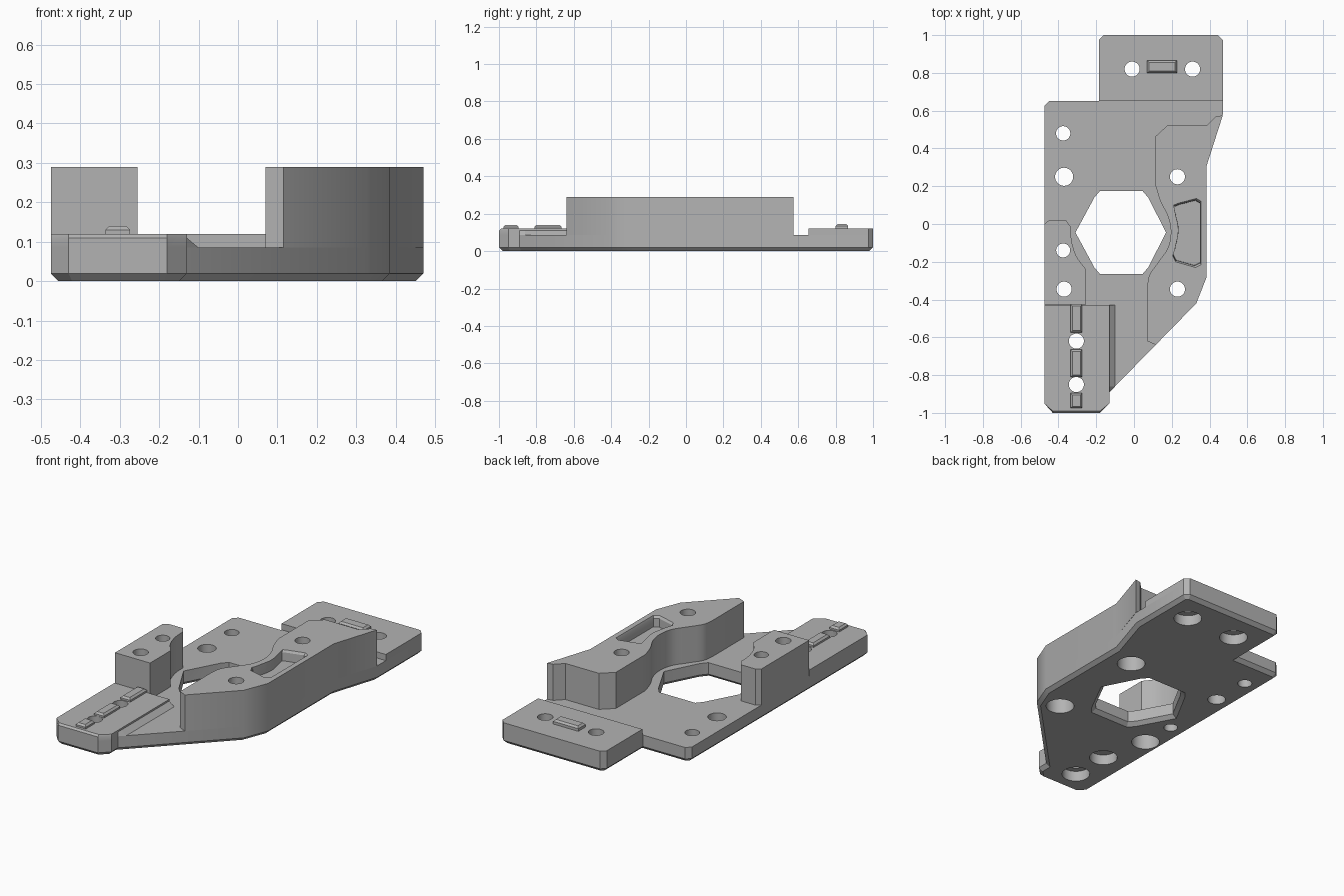
import bpy
import bmesh
import math
from mathutils import Vector

cube = bpy.data.objects.get("Cube")
if cube:
    bpy.data.objects.remove(cube, do_unlink=True)

grey = bpy.data.materials.new("plastic_grey")
grey.use_nodes = True
colour = (0.45, 0.45, 0.45, 1)
grey.diffuse_color = colour
grey.node_tree.nodes["Principled BSDF"].inputs["Base Color"].default_value = colour

BASE, STEP, TOP = 0.085, 0.12, 0.29


def loft(bm, rings):
    """Closed solid through (outline, height) rings with equal point counts."""
    loops = [[bm.verts.new((x, y, z)) for x, y in pts] for pts, z in rings]
    bm.faces.new(loops[0][::-1])
    bm.faces.new(loops[-1])
    n = len(loops[0])
    for a, b in zip(loops, loops[1:]):
        for i in range(n):
            j = (i + 1) % n
            bm.faces.new((a[i], a[j], b[j], b[i]))


def solid(name, *stacks, bottom_bevel=0):
    bm = bmesh.new()
    for rings in stacks:
        loft(bm, rings)
    bmesh.ops.recalc_face_normals(bm, faces=bm.faces[:])
    if bottom_bevel:
        low = [e for e in bm.edges if all(v.co.z < 0.001 for v in e.verts)]
        bmesh.ops.bevel(bm, geom=low, offset=bottom_bevel, segments=1,
                        affect='EDGES', clamp_overlap=False)
    mesh = bpy.data.meshes.new(name)
    bm.to_mesh(mesh)
    bm.free()
    mesh.materials.append(grey)
    ob = bpy.data.objects.new(name, mesh)
    bpy.context.collection.objects.link(ob)
    return ob


def curve(pts, steps=5):
    """Smooth path through the points."""
    p = [Vector(q) for q in pts]
    p = [p[0] * 2 - p[1]] + p + [p[-1] * 2 - p[-2]]
    out = []
    for a, b, c, d in zip(p, p[1:], p[2:], p[3:]):
        for k in range(steps):
            t = k / steps
            out.append(tuple(0.5 * (2 * b + (c - a) * t + (2 * a - 5 * b + 4 * c - d) * t * t
                                    + (3 * b - a - 3 * c + d) * t ** 3)))
    return out + [pts[-1]]


def circle(x, y, r, n=32):
    return [(x + r * math.cos(math.tau * i / n), y + r * math.sin(math.tau * i / n))
            for i in range(n)]


def grow(pts, f):
    cx = sum(p[0] for p in pts) / len(pts)
    cy = sum(p[1] for p in pts) / len(pts)
    return [(cx + (x - cx) * f, cy + (y - cy) * f) for x, y in pts]


# Base plate with rear tab and tapered front
plate = solid("base_plate", [(o, z) for z in (0, BASE) for o in [[
    (-.475, -.95), (-.43, -1), (-.18, -1), (-.13, -.95), (-.13, -.89), (.33, -.42),
    (.385, -.28), (.385, .31), (.47, .58), (.47, .975), (.445, 1), (-.16, 1),
    (-.185, .975), (-.185, .65), (-.45, .65), (-.475, .625)]]], bottom_bevel=.02)

# Raised rear tab
tab = [(-.185, .655), (.47, .655), (.47, .975), (.445, 1), (-.16, 1), (-.185, .975)]
rear = solid("rear_tab", [(tab, BASE), (tab, STEP)])

# Raised front tab with a ramp on its left side
foot = [(-.475, -.95), (-.43, -1), (-.18, -1), (-.13, -.95), (-.13, -.89)]
low = foot + [(-.1, -.86), (-.1, -.43), (-.475, -.43)]
high = foot + [(-.13, -.86), (-.13, -.43), (-.475, -.43)]
tip = [(x, max(y, -.99)) for x, y in high]
front = solid("front_tab", [(low, BASE), (high, STEP - .01), (tip, STEP)])

# Tall blocks either side of the opening
right_outline = [(-.475, -.425), (-.255, -.425)] + curve(
    [(-.255, -.24), (-.305, -.17), (-.33, -.09), (-.335, -.015)]) + [
    (-.36, .02), (-.45, .02), (-.475, .0)]
right_block = solid("right_block", [(right_outline, BASE), (right_outline, TOP)])
left_outline = [(.07, -.62), (.115, -.64), (.33, -.42), (.385, -.28), (.385, .31),
                (.47, .575), (.435, .57), (.39, .525), (.18, .525), (.115, .465)] + curve(
    [(.115, .2), (.14, .12), (.18, .04), (.195, -.04), (.18, -.125), (.13, -.2),
     (.082, -.27), (.07, -.33)])
left_block = solid("left_block", [(left_outline, BASE), (left_outline, TOP)])

# Screw holes: x, y, radius, counterbore radius, counterbore depth
holes = [(-.01, .82, .04, .075, .06), (.31, .82, .04, .075, .06),
         (-.305, -.62, .04, .075, .06), (-.305, -.85, .04, .075, .06),
         (.23, .25, .04, .075, .12), (.23, -.345, .04, .075, .12),
         (-.37, -.345, .04, .075, .12), (-.375, -.14, .037, 0, 0),
         (-.375, .48, .038, 0, 0), (-.37, .25, .048, 0, 0)]
stacks = []
for x, y, r, wide, depth in holes:
    through = circle(x, y, r)
    if wide:
        bore = circle(x, y, wide)
        stacks.append([(bore, -.1), (bore, depth), (through, depth), (through, .5)])
    else:
        stacks.append([(through, -.1), (through, .5)])

# Opening with cut corners and a flared lower rim
hexagon = [(-.31, -.045), (-.21, .14), (-.18, .175), (.045, .175), (.075, .14),
           (.17, -.045), (.075, -.23), (.045, -.265), (-.18, -.265), (-.21, -.23)]
stacks.append([(grow(hexagon, 1.2), -.02), (hexagon, .02), (hexagon, .2)])

# Pocket in the left block
pocket = [(.21, .1), (.235, .11), (.33, .135), (.355, .12), (.355, -.215), (.325, -.23),
          (.22, -.2), (.205, -.17)] + curve([(.215, -.14), (.235, -.035), (.218, .06)], 4)
stacks.append([(grow(pocket, .94), TOP - .06), (grow(pocket, .95), TOP - .012),
               (pocket, TOP), (pocket, TOP + .1)])
cutter = solid("cutter", *stacks)
cutter.hide_render = True

# Cut every body, then drop the cutter
bodies = [plate, rear, front, right_block, left_block]
for ob in bodies:
    mod = ob.modifiers.new("cut", 'BOOLEAN')
    mod.operation, mod.solver, mod.object = 'DIFFERENCE', 'EXACT', cutter
deps = bpy.context.evaluated_depsgraph_get()
baked = [bpy.data.meshes.new_from_object(ob.evaluated_get(deps)) for ob in bodies]
for ob, mesh in zip(bodies, baked):
    ob.modifiers.clear()
    ob.data = mesh
bpy.data.objects.remove(cutter, do_unlink=True)


# Raised locating keys with bevelled tops
def key(name, x0, x1, y0, y1, top):
    rect = lambda m: [(x0 + m, y0 + m), (x1 - m, y0 + m), (x1 - m, y1 - m), (x0 + m, y1 - m)]
    solid(name, [(rect(0), STEP - .01), (rect(0), top - .01), (rect(.01), top)])


key("rear_key", .07, .228, .80, .866, .145)
for i, (y0, y1) in enumerate([(-.975, -.895), (-.81, -.665), (-.575, -.425)]):
    key(f"front_key_{i + 1}", -.336, -.274, y0, y1, .14)

# Smooth round walls, keep sharp edges
bpy.ops.object.select_all(action='DESELECT')
for ob in bodies:
    ob.select_set(True)
bpy.context.view_layer.objects.active = plate
bpy.ops.object.shade_smooth_by_angle(angle=math.radians(25))
